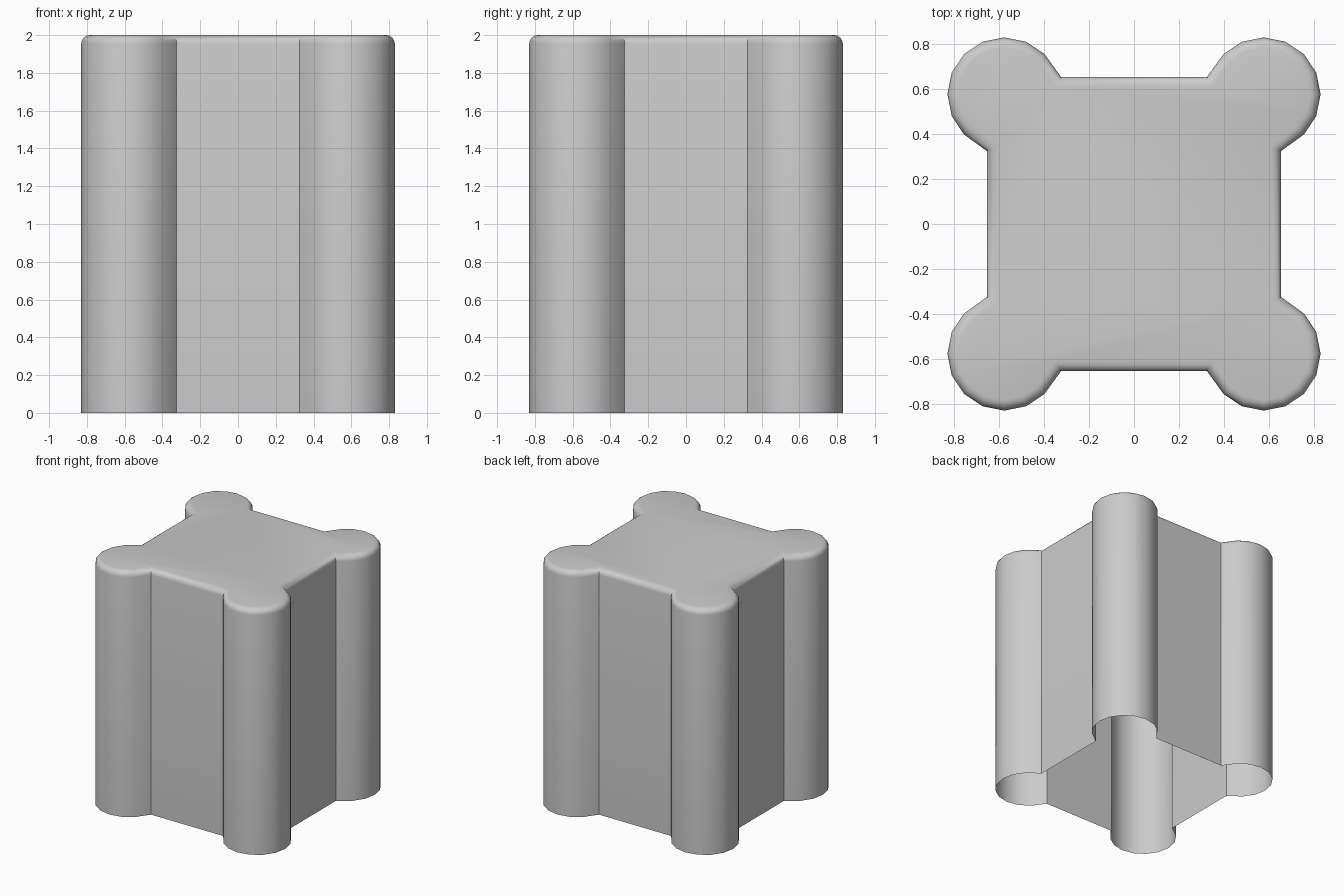
import bpy, bmesh
from math import sin, cos, pi, radians
from mathutils import Vector

if "Cube" in bpy.data.objects:
    bpy.data.objects.remove(bpy.data.objects["Cube"])

H, C, R = 2.0, 0.577, 0.253      # height, corner post centre and radius
WALL, NOTCH = 0.655, 0.325       # wall distance, wall/post junction
BEVEL, STEPS = 0.045, 4

# Outline: one corner post with its two wall junctions, turned four times
corner = [Vector((WALL, NOTCH))]
corner += [Vector((C + R * cos(radians(a * 22.5)), C + R * sin(radians(a * 22.5)))) for a in range(-2, 7)]
corner += [Vector((NOTCH, WALL))]
outline = []
for k in range(4):
    c, s = round(cos(k * pi / 2)), round(sin(k * pi / 2))
    outline += [Vector((p.x * c - p.y * s, p.x * s + p.y * c)) for p in corner]


def inset(pts, d):
    """Mitred inward offset of a counter-clockwise outline."""
    out = []
    for i, p in enumerate(pts):
        a = (p - pts[i - 1]).normalized()
        b = (pts[(i + 1) % len(pts)] - p).normalized()
        na, nb = Vector((-a.y, a.x)), Vector((-b.y, b.x))
        out.append(p + (na + nb) * d / (1 + na.dot(nb)))
    return out


# Open-bottomed shell: walls, rounded top rim, flat top
bm = bmesh.new()
levels = [(0, 0)]
for i in range(STEPS + 1):
    t = i / STEPS * pi / 2
    levels.append((BEVEL * (1 - cos(t)), H - BEVEL + BEVEL * sin(t)))
rings = [[bm.verts.new((p.x, p.y, z)) for p in inset(outline, d)] for d, z in levels]
n = len(outline)
for lo, hi in zip(rings, rings[1:]):
    for i in range(n):
        j = (i + 1) % n
        bm.faces.new((lo[i], lo[j], hi[j], hi[i]))
bm.faces.new(rings[-1])

mesh = bpy.data.meshes.new("column_block")
bm.to_mesh(mesh)
bm.free()
obj = bpy.data.objects.new("column_block", mesh)
bpy.context.collection.objects.link(obj)
bpy.context.view_layer.objects.active = obj
obj.select_set(True)
bpy.ops.object.shade_smooth_by_angle(angle=radians(35))
